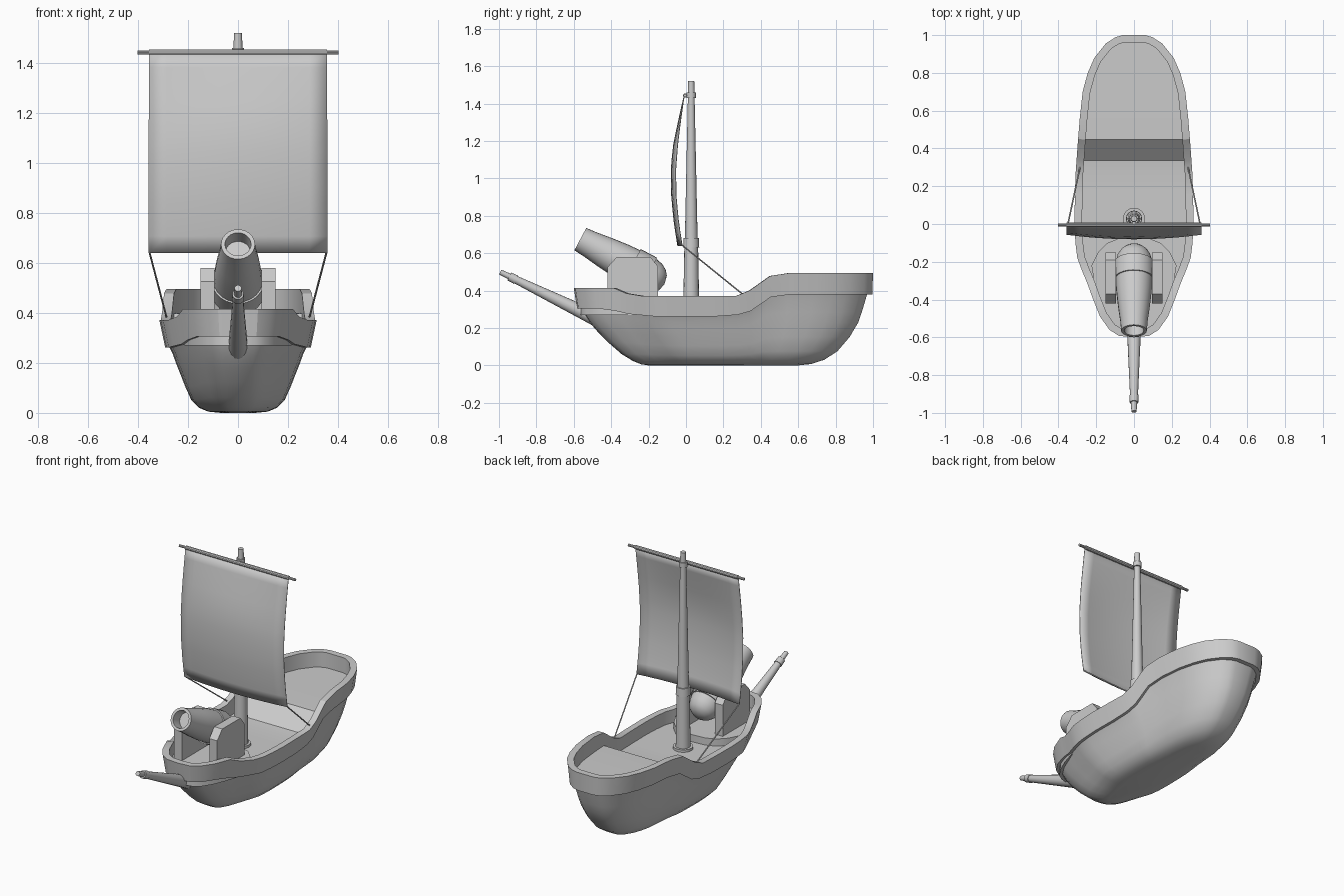
import bpy, bmesh, math
from mathutils import Vector

if "Cube" in bpy.data.objects:
    bpy.data.objects.remove(bpy.data.objects["Cube"])

grey = bpy.data.materials.new("plain grey")
grey.diffuse_color = (0.6, 0.6, 0.6, 1)
grey.use_nodes = True
grey.node_tree.nodes["Principled BSDF"].inputs["Base Color"].default_value = grey.diffuse_color


def make(name, verts, faces, angle=30):
    """Mesh object with cleaned-up normals, smooth below the given angle."""
    me = bpy.data.meshes.new(name)
    me.from_pydata([tuple(v) for v in verts], [], faces)
    bm = bmesh.new()
    bm.from_mesh(me)
    bmesh.ops.remove_doubles(bm, verts=bm.verts, dist=1e-5)
    bmesh.ops.recalc_face_normals(bm, faces=bm.faces)
    bm.to_mesh(me)
    bm.free()
    me.materials.append(grey)
    ob = bpy.data.objects.new(name, me)
    bpy.context.collection.objects.link(ob)
    bpy.ops.object.select_all(action='DESELECT')
    ob.select_set(True)
    bpy.context.view_layer.objects.active = ob
    bpy.ops.object.shade_smooth_by_angle(angle=math.radians(angle))
    return ob


def skin(rings):
    """Faces joining consecutive closed rings of equal length."""
    n = len(rings[0])
    verts = [v for r in rings for v in r]
    faces = [(k * n + i, k * n + (i + 1) % n, (k + 1) * n + (i + 1) % n, (k + 1) * n + i)
             for k in range(len(rings) - 1) for i in range(n)]
    return verts, faces


def lathe(name, start, direction, profile, sides=16):
    """Turned part: profile of (distance, radius) along a direction."""
    d = Vector(direction).normalized()
    u = d.orthogonal().normalized()
    w = d.cross(u)
    angs = [2 * math.pi * i / sides for i in range(sides)]
    rings = [[Vector(start) + d * t + (u * math.cos(a) + w * math.sin(a)) * r for a in angs]
             for t, r in profile]
    return make(name, *skin(rings))


def prism(name, low, high):
    """Solid between two matching polygons."""
    verts, faces = skin([low, high])
    n = len(low)
    return make(name, verts, faces + [tuple(range(n)), tuple(range(n, 2 * n))])


def interp(table, y):
    if y <= table[0][0]:
        return table[0][1]
    for (a, p), (b, q) in zip(table, table[1:]):
        if y <= b:
            return p + (q - p) * (y - a) / (b - a)
    return table[-1][1]


# Plan outline (half) and sheer heights along the boat
half = [(0, -.6), (.08, -.592), (.13, -.56), (.18, -.49), (.22, -.39), (.245, -.32),
        (.278, -.24), (.3, -.18), (.31, -.1), (.315, 0), (.313, .15), (.309, .27),
        (.304, .34), (.296, .45), (.287, .56), (.272, .7), (.245, .8), (.21, .88),
        (.15, .955), (.1, .988), (.06, 1), (0, 1)]
top = [(-.39, .415), (-.32, .385), (-.24, .372), (.27, .372), (.34, .4), (.45, .478), (.56, .495)]
low = [(-.45, .305), (-.32, .275), (-.18, .262), (.24, .262), (.34, .29), (.45, .365), (.54, .38)]
deck = [(.33, .29), (.45, .4)]
outline = half + [(-x, y) for x, y in half[-2:0:-1]]
N, H = len(outline), len(half)


def inset(i, d):
    a, b = Vector(outline[i - 1]), Vector(outline[(i + 1) % N])
    t = (b - a).normalized()
    return Vector(outline[i]) + Vector((-t.y, t.x)) * d


def level(t, xs, yf, yb):
    return [Vector((x * xs, yf + (y + .6) / 1.6 * (yb - yf), t * interp(low, y)))
            for x, y in outline]


# Hull: rings from the underside of the rail down to the keel
rings = [level(*r) for r in [
    (1, .87, -.56, .968), (.9, .83, -.545, .957), (.75, .785, -.515, .94),
    (.6, .735, -.475, .92), (.4, .67, -.415, .875), (.2, .595, -.345, .81),
    (.08, .5, -.285, .74), (.02, .38, -.24, .67), (0, .22, -.2, .6)]]
v, f = skin(rings)
make("hull", v, f + [tuple(range(len(v) - N, len(v)))], 50)

# Rail: thick band around the hull, lip below, inner wall down to the deck
outer_top = [Vector((x, y, interp(top, y))) for x, y in outline]
outer_low = level(1, .925, -.583, .996)
inner = [inset(i, .04) for i in range(N)]
inner_top = [Vector((*p, interp(top, outline[i][1]))) for i, p in enumerate(inner)]
inner_low = [Vector((*p, interp(deck, p.y))) for p in inner]
v, f = skin([rings[0], outer_low, outer_top, inner_top, inner_low])
make("rail", v, f, 25)

# Deck: strips across the boat between mirrored points
strips = [(i, i + 1, (N - i - 1) % N, (N - i) % N) for i in range(1, H - 2)]
strips += [(0, 1, N - 1), (H - 1, H, H - 2)]
make("deck", inner_low, strips, 15)

# Raised gun platform in the bow
ph = [(0, -.57), (.07, -.555), (.11, -.53), (.15, -.47), (.185, -.39), (.21, -.31),
      (.225, -.22), (.19, -.15), (.14, -.1), (.08, -.077), (0, -.07)]
plan = ph + [(-x, y) for x, y in ph[-2:0:-1]]
prism("gun_platform", [Vector((x, y, .27)) for x, y in plan],
      [Vector((x, y, .335)) for x, y in plan])

# Cannon cheeks
side = [(-.42, .32), (-.42, .525), (-.37, .58), (-.19, .58), (-.15, .53), (-.15, .32)]
for name, s in (("left_cheek", -1), ("right_cheek", 1)):
    prism(name, [Vector((s * .095, y, z)) for y, z in side],
          [Vector((s * .15, y, z)) for y, z in side])

# Cannon barrel with hollow muzzle and breech band
lathe("cannon", (0, -.565, .675), (0, .883, -.469),
      [(.07, 0), (.07, .05), (0, .052), (0, .068), (.06, .073), (.15, .085), (.24, .094),
       (.31, .098), (.31, .105), (.41, .105), (.41, .097), (.45, .088), (.48, .07),
       (.5, .045), (.51, 0)], 24)

# Bowsprit
lathe("bowsprit", (0, -.45, .235), (0, -.545, .265),
      [(0, 0), (0, .043), (.1, .038), (.51, .021), (.51, .025), (.55, .023), (.55, .016),
       (.604, .014), (.604, 0)])

# Mast with base collar and two rings
lathe("mast", (0, .028, .28), (0, 0, 1),
      [(0, .058), (.025, .058), (.025, .043), (.35, .037), (.35, .043), (.4, .041),
       (.4, .034), (1.15, .018), (1.15, .025), (1.18, .025), (1.18, .018),
       (1.24, .016), (1.24, 0)])

# Yard
lathe("yard", (-.402, -.005, 1.443), (1, 0, 0),
      [(0, 0), (0, .008), (.045, .008), (.045, .012), (.759, .012), (.759, .008),
       (.804, .008), (.804, 0)], 10)

# Sail: bulging sheet, fuller along its centre
edge = [(.64, -.02), (.75, -.038), (.9, -.053), (1.05, -.055), (1.2, -.043),
        (1.35, -.023), (1.45, -.008)]
NX, NZ = 10, 12
pts = []
for j in range(NZ + 1):
    z = .64 + .81 * j / NZ
    for i in range(NX + 1):
        k = 2 * i / NX - 1
        bulge = .024 * (1 - k * k) * min(1, (1.45 - z) / .3)
        pts.append((.357 * k, interp(edge, z) - bulge, z))
W = NX + 1
sail = make("sail", pts, [(j * W + i, j * W + i + 1, j * W + W + i + 1, j * W + W + i)
                          for j in range(NZ) for i in range(NX)], 60)
solid = sail.modifiers.new("thickness", 'SOLIDIFY')
solid.thickness, solid.offset = .004, 0

# Ropes from the sail corners to the rail
for name, s in (("left_rope", -1), ("right_rope", 1)):
    a, b = Vector((s * .354, -.02, .642)), Vector((s * .284, .31, .375))
    L = (b - a).length
    lathe(name, a, b - a, [(0, 0), (0, .004), (L, .004), (L, 0)], 6)
